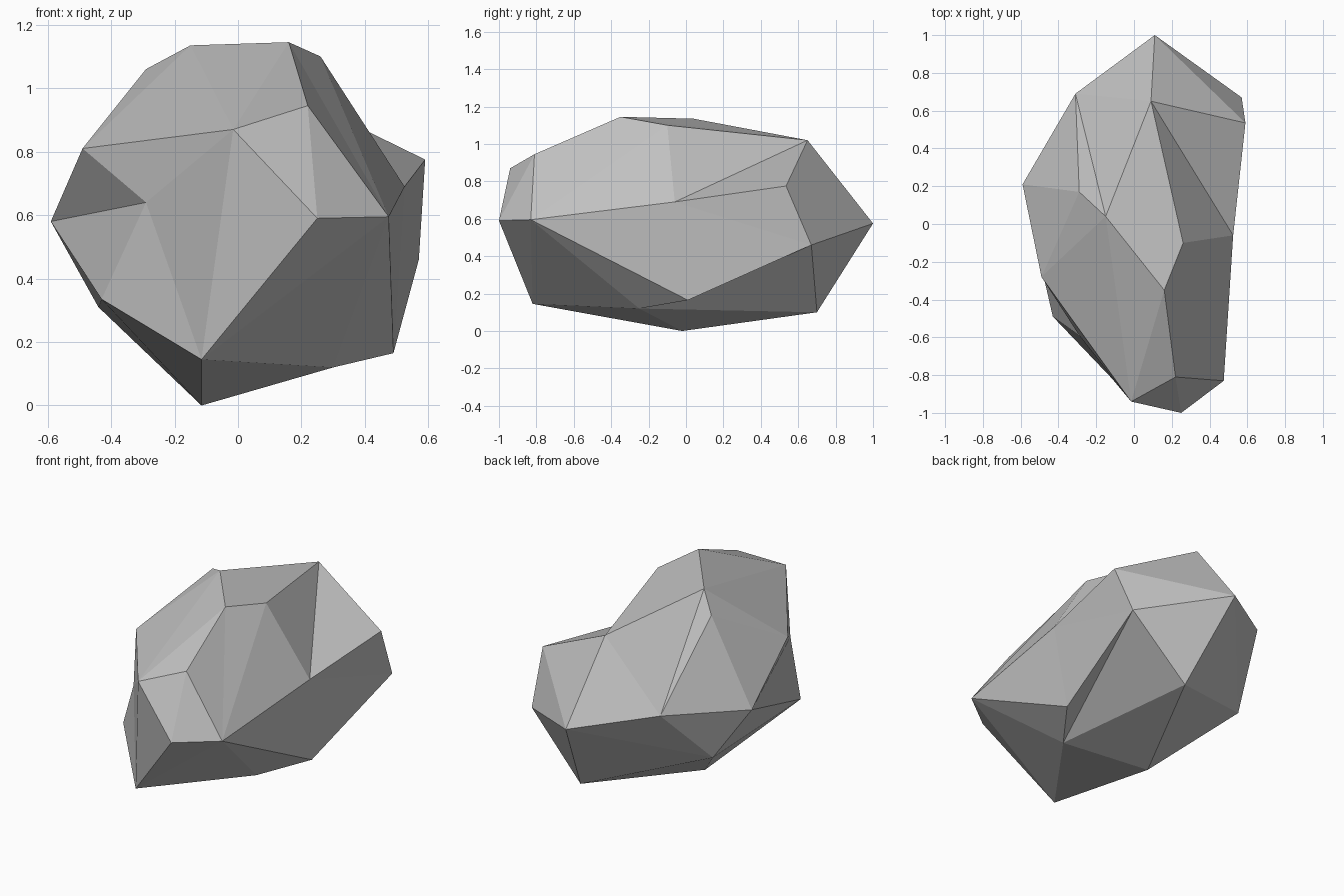
import bpy
import bmesh
from mathutils import Vector

# Remove the default cube only
default_cube = bpy.data.objects.get("Cube")
if default_cube:
    bpy.data.objects.remove(default_cube, do_unlink=True)


def flat_material(name, colour):
    """One plain colour for both the viewport and the render."""
    material = bpy.data.materials.new(name)
    material.use_nodes = True
    material.diffuse_color = colour
    shader = material.node_tree.nodes["Principled BSDF"]
    shader.inputs["Base Color"].default_value = colour
    shader.inputs["Roughness"].default_value = 0.9
    return material


# Corner points of the boulder, grouped by region
crown = {
    "I": (0.16, -0.35, 1.145), "J": (0.26, -0.10, 1.10), "K": (0.09, 0.65, 1.02),
    "L": (-0.15, 0.04, 1.135), "M": (-0.29, 0.17, 1.06), "H": (0.22, -0.81, 0.945),
}
girdle = {
    "A": (0.11, 1.0, 0.575), "B": (0.57, 0.67, 0.46), "C": (0.59, 0.535, 0.775),
    "D": (0.525, -0.06, 0.69), "E": (0.475, -0.83, 0.595), "F": (0.25, -1.0, 0.59),
    "G": (-0.015, -0.94, 0.87), "P": (-0.49, -0.28, 0.81), "R": (-0.29, -0.59, 0.64),
    "O": (-0.59, 0.21, 0.58), "N": (-0.31, 0.69, 0.65),
}
base = {
    "Q": (-0.43, -0.49, 0.335), "S": (-0.115, -0.82, 0.145), "T": (-0.115, -0.02, 0.0),
    "U": (0.49, 0.01, 0.165), "V": (0.22, 0.70, 0.10), "W": (0.30, -0.25, 0.12),
    "X": (-0.44, 0.37, 0.31),
}

# Facets fan out from a few prominent corners to the ring of corners around each
fans = {
    "E": "UDJIHFSWU",   # front left shoulder
    "B": "UDCAVWU",     # back left corner
    "K": "JDCANLIJ",    # rear end of the crown
    "G": "IHFSRPLI",    # front brow
    "T": "SWVXQS",      # underside
    "X": "VANOQ",       # back right flank
    "M": "LNOPL",       # right edge of the crown
    "R": "POQS",        # front right hollow
}


def build_boulder(name, corners, fans, material):
    bm = bmesh.new()
    verts = {key: bm.verts.new(Vector(point)) for key, point in corners.items()}
    for centre, ring in fans.items():
        for first, second in zip(ring, ring[1:]):
            bm.faces.new((verts[centre], verts[first], verts[second]))
    bmesh.ops.recalc_face_normals(bm, faces=bm.faces)
    for face in bm.faces:
        face.smooth = False
    mesh = bpy.data.meshes.new(name)
    bm.to_mesh(mesh)
    bm.free()
    mesh.materials.append(material)
    boulder = bpy.data.objects.new(name, mesh)
    bpy.context.collection.objects.link(boulder)
    return boulder


stone_grey = flat_material("stone grey", (0.53, 0.53, 0.53, 1.0))
build_boulder("boulder", {**crown, **girdle, **base}, fans, stone_grey)
